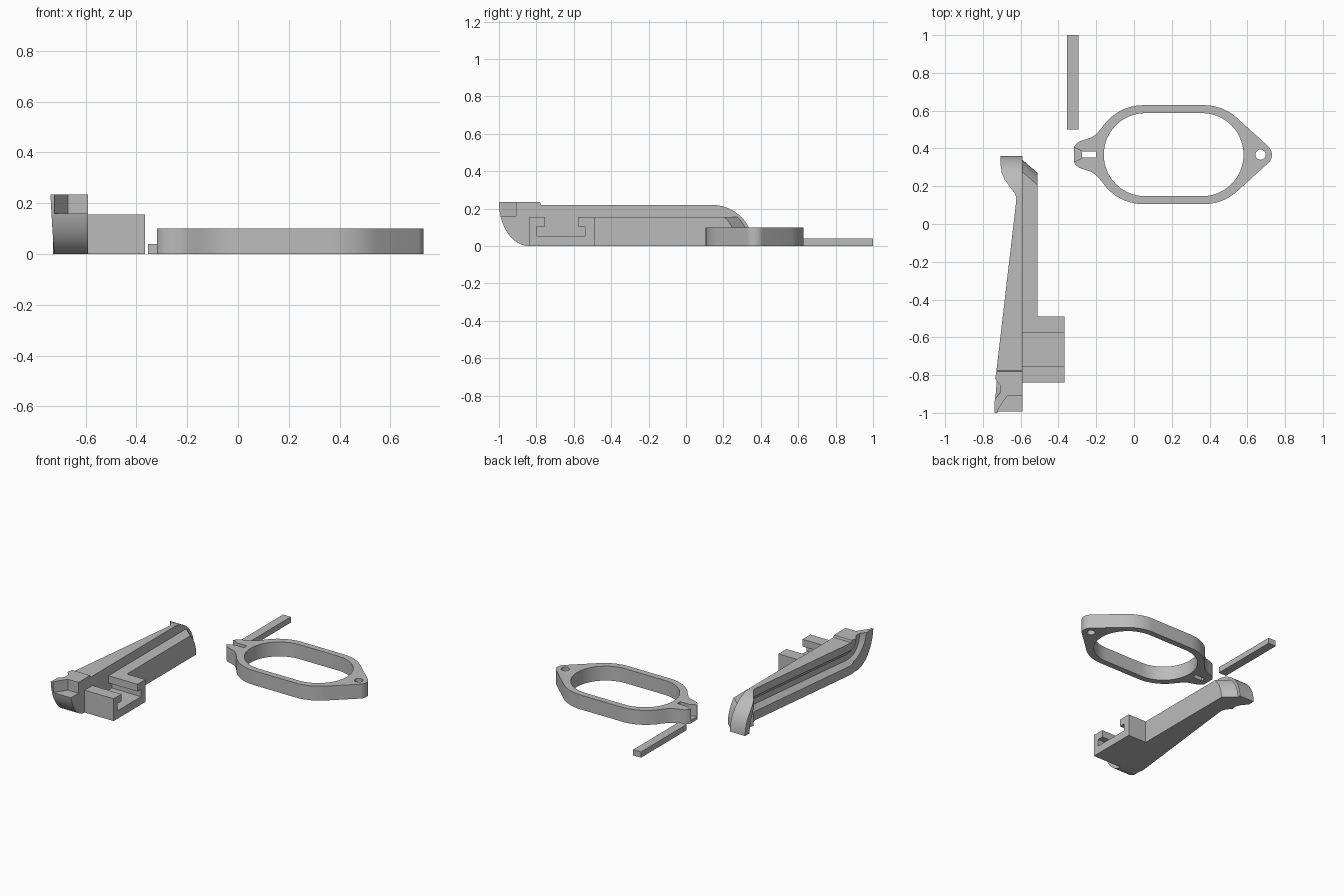
import bpy, bmesh, math

if "Cube" in bpy.data.objects:
    bpy.data.objects.remove(bpy.data.objects["Cube"])

grey = bpy.data.materials.new("plain grey")
grey.diffuse_color = (0.5, 0.5, 0.5, 1)
grey.use_nodes = True
grey.node_tree.nodes["Principled BSDF"].inputs["Base Color"].default_value = grey.diffuse_color


def loft(name, *loops):
    """Closed solid through a series of matching loops of 3D points."""
    bm = bmesh.new()
    rings = [[bm.verts.new(p) for p in loop] for loop in loops]
    n = len(rings[0])
    bm.faces.new(rings[0])
    bm.faces.new(rings[-1][::-1])
    for a, b in zip(rings, rings[1:]):
        for i in range(n):
            j = (i + 1) % n
            bm.faces.new((a[i], b[i], b[j], a[j]))
    bmesh.ops.recalc_face_normals(bm, faces=bm.faces)
    me = bpy.data.meshes.new(name)
    bm.to_mesh(me)
    bm.free()
    ob = bpy.data.objects.new(name, me)
    bpy.context.collection.objects.link(ob)
    me.materials.append(grey)
    return ob


def plan(name, pts, z0, z1):
    return loft(name, [(x, y, z0) for x, y in pts], [(x, y, z1) for x, y in pts])


def side(name, pts, x0, x1):
    return loft(name, [(x0, y, z) for y, z in pts], [(x1, y, z) for y, z in pts])


def rect(x0, x1, y0, y1):
    return [(x0, y0), (x1, y0), (x1, y1), (x0, y1)]


def arc(cx, cy, rx, ry, a0, a1, n):
    return [(cx + rx * math.cos(math.radians(a0 + (a1 - a0) * i / n)),
             cy + ry * math.sin(math.radians(a0 + (a1 - a0) * i / n)))
            for i in range(n + 1)]


def boolean(ob, tool, op):
    bpy.context.view_layer.objects.active = ob
    m = ob.modifiers.new(op, 'BOOLEAN')
    m.operation, m.object, m.solver = op, tool, 'EXACT'
    bpy.ops.object.modifier_apply(modifier=m.name)
    bpy.data.objects.remove(tool)


def smooth(ob):
    bpy.ops.object.select_all(action='DESELECT')
    ob.select_set(True)
    bpy.context.view_layer.objects.active = ob
    bpy.ops.object.shade_smooth_by_angle(angle=math.radians(25))


# Loose strip
plan("strip", rect(-0.355, -0.295, 0.5, 1.0), 0, 0.04)

# Ring: upper half outline mirrored about its middle line
YC = 0.367
half = (arc(0.67, 0, 0.06, 0.06, 0, 48, 6) + arc(0.37, 0, 0.262, 0.262, 48, 90, 10)
        + arc(0.05, 0, 0.262, 0.262, 90, 140, 12)
        + [(-0.175, 0.137), (-0.2, 0.109), (-0.225, 0.091), (-0.26, 0.08),
           (-0.29, 0.07), (-0.31, 0.053), (-0.318, 0.04)])
outline = [(x, YC + v) for x, v in half] + [(x, YC - v) for x, v in half[:0:-1]]
ring = plan("ring", outline, 0, 0.1)
bore = arc(0.36, YC, 0.22, 0.22, -90, 90, 28) + arc(0.06, YC, 0.22, 0.22, 90, 270, 28)
boolean(ring, plan("bore", bore, -0.1, 0.3), 'DIFFERENCE')
boolean(ring, plan("pin_hole", arc(0.67, YC, 0.027, 0.027, 0, 345, 23), -0.1, 0.3), 'DIFFERENCE')
# Slot in the ring ears, with a floored funnel at its mouth
boolean(ring, plan("slot", rect(-0.275, -0.2, YC - 0.016, YC + 0.016), -0.1, 0.3), 'DIFFERENCE')
funnel = [(-0.34, YC - 0.037), (-0.307, YC - 0.034), (-0.272, YC - 0.016),
          (-0.272, YC + 0.016), (-0.307, YC + 0.034), (-0.34, YC + 0.037)]
boolean(ring, plan("funnel", funnel, 0.02, 0.3), 'DIFFERENCE')
smooth(ring)

# Clip: side profile with rounded ends, trimmed by the tapered plan
tail = arc(0.14, 0, 0.22, 0.22, 0, 90, 14)
nose = arc(-0.84, 0.235, 0.16, 0.235, 180, 270, 14)
clip = side("clip", tail + [(-0.775, 0.22), (-0.78, 0.235)] + nose, -0.85, -0.59)
left_edge = [(-0.74, -1.05), (-0.735, -0.82), (-0.728, -0.775), (-0.625, 0.11),
             (-0.623, 0.14), (-0.633, 0.165), (-0.66, 0.2), (-0.685, 0.235),
             (-0.7, 0.27), (-0.706, 0.31), (-0.706, 0.4)]
trim = left_edge + [(-0.5, 0.4), (-0.5, -1.05)]
low = [(x + (0.013 if y < -0.8 and x < -0.6 else 0), y, -0.01) for x, y in trim]
boolean(clip, loft("trim", low, [(x, y, 0.24) for x, y in trim]), 'INTERSECT')

# Lower rail beside the clip, swept back at its rounded end
rail_end = [(y, z) for y, z in tail if z < 0.155] + [(0.14 + 0.156, 0.155)]
rail_in = [(-0.6, y - 0.012, z) for y, z in rail_end] + [(-0.6, -0.5, 0.155), (-0.6, -0.5, 0)]
rail_out = [(-0.51, y - 0.09, z) for y, z in rail_end] + [(-0.51, -0.5, 0.155), (-0.51, -0.5, 0)]
boolean(clip, loft("rail", rail_in, rail_out), 'UNION')

# Block with an undercut slot
block = [(-0.84, 0), (-0.49, 0), (-0.49, 0.155), (-0.578, 0.155), (-0.578, 0.105),
         (-0.54, 0.105), (-0.54, 0.055), (-0.8, 0.055), (-0.8, 0.105),
         (-0.755, 0.105), (-0.755, 0.155), (-0.84, 0.155)]
boolean(clip, side("block", block, -0.6, -0.367), 'UNION')

# Notch at the top of the nose
notch = [(-0.722, -1.1), (-0.722, -0.985), (-0.67, -0.908), (-0.5, -0.908), (-0.5, -1.1)]
boolean(clip, plan("notch", notch, 0.16, 0.4), 'DIFFERENCE')


# Groove along the outer edge: up through the nose, down through the tail
def edge(y):
    for (x0, y0), (x1, y1) in zip(left_edge, left_edge[1:]):
        if y0 <= y <= y1:
            return x0 + (x1 - x0) * (y - y0) / (y1 - y0)
    return -0.706


path = ([(-0.875, 0.3)] + arc(-0.755, 0.235, 0.12, 0.12, 180, 270, 8)
        + [(0.05, 0.115)] + arc(0.14, 0, 0.115, 0.115, 90, 0, 8) + [(0.255, -0.06)])
loops = []
for i, (y, z) in enumerate(path):
    (ya, za), (yb, zb) = path[max(i - 1, 0)], path[min(i + 1, len(path) - 1)]
    d = math.hypot(yb - ya, zb - za)
    ny, nz = -(zb - za) / d, (yb - ya) / d
    loops.append([(edge(y + ny * w) + dx, y + ny * w, z + nz * w)
                  for w, dx in ((-0.1, -0.04), (-0.02, 0.028), (0.02, 0.028), (0.1, -0.04))])
boolean(clip, loft("groove", *loops), 'DIFFERENCE')
smooth(clip)
